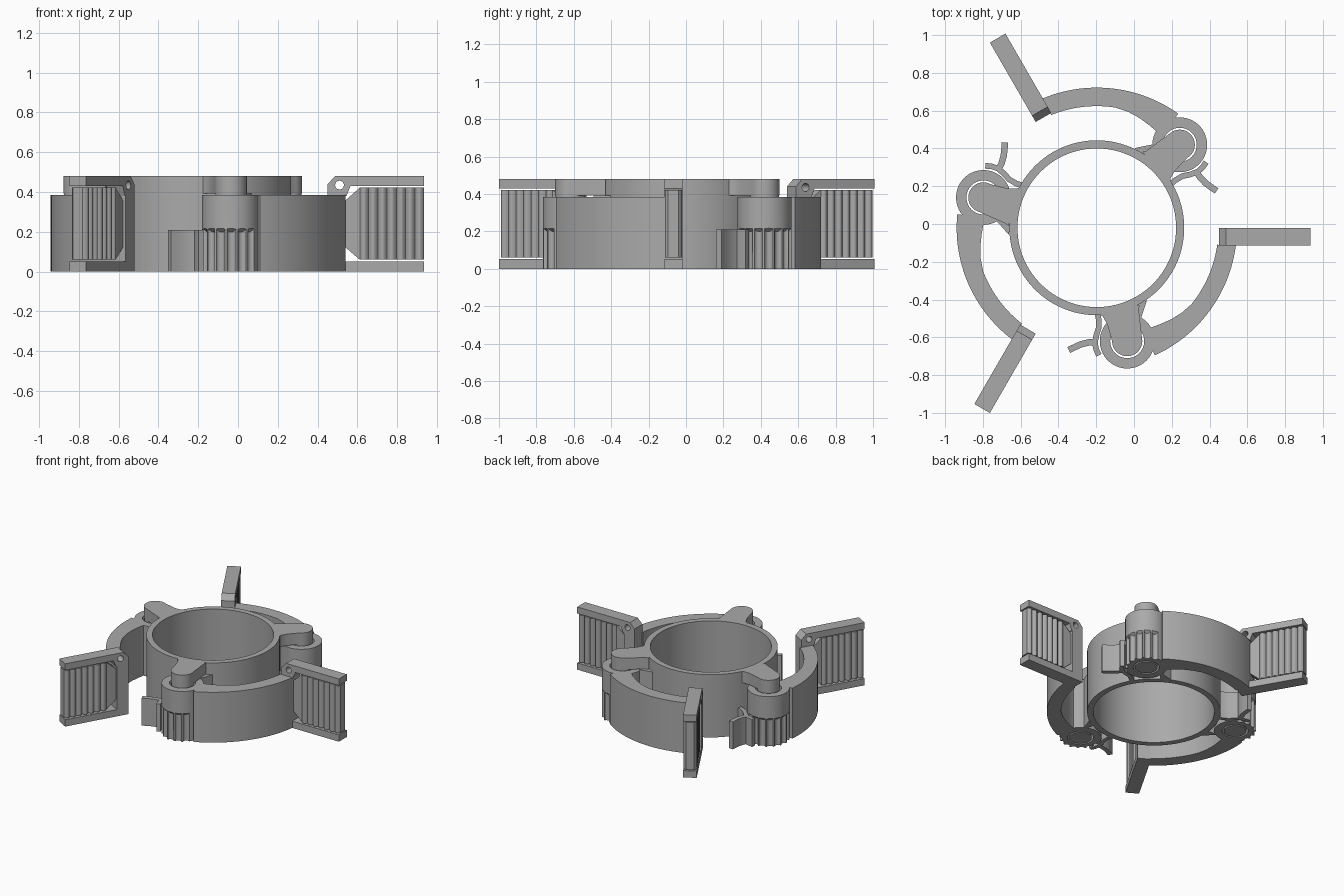
import bpy, bmesh, math
from mathutils import Matrix, Vector

cube = bpy.data.objects.get("Cube")
if cube:
    bpy.data.objects.remove(cube)

grey = bpy.data.materials.new("plain grey")
grey.use_nodes = True
colour = (0.4, 0.4, 0.4, 1)
grey.diffuse_color = colour
grey.node_tree.nodes["Principled BSDF"].inputs["Base Color"].default_value = colour

CENTRE = Vector((-0.197, -0.02, 0))
PIVOT = Vector((-0.036, -0.62, 0))
ARM_H, TOP = 0.385, 0.48


def make(name, bm):
    """Turn a bmesh into a smooth-by-angle object."""
    bmesh.ops.recalc_face_normals(bm, faces=bm.faces)
    me = bpy.data.meshes.new(name)
    bm.to_mesh(me)
    bm.free()
    me.materials.append(grey)
    ob = bpy.data.objects.new(name, me)
    bpy.context.collection.objects.link(ob)
    return ob


def add_prism(bm, pts, a, b, upright=False):
    """Extrude an outline along z, or along y when upright."""
    put = (lambda p, h: (p[0], h, p[1])) if upright else (lambda p, h: (p[0], p[1], h))
    low = [bm.verts.new(put(p, a)) for p in pts]
    high = [bm.verts.new(put(p, b)) for p in pts]
    bm.faces.new(low)
    bm.faces.new(high)
    for i in range(len(pts)):
        j = (i + 1) % len(pts)
        bm.faces.new((low[i], low[j], high[j], high[i]))


def prism(name, pts, a, b, upright=False):
    bm = bmesh.new()
    add_prism(bm, pts, a, b, upright)
    return make(name, bm)


def arc(c, r, start, end, n):
    """Points on an arc, angles in degrees."""
    angles = [math.radians(start + (end - start) * i / n) for i in range(n + 1)]
    return [(c[0] + r * math.cos(t), c[1] + r * math.sin(t)) for t in angles]


def circle(c, r, n=48):
    return arc(c, r, 0, 360, n)[:-1]


def ribbon(path, w):
    """Outline of a strip of constant width along a path."""
    left, right = [], []
    for i, p in enumerate(path):
        a, b = Vector(path[max(i - 1, 0)]), Vector(path[min(i + 1, len(path) - 1)])
        d = (b - a).normalized()
        n = Vector((-d.y, d.x)) * w / 2
        left.append(Vector(p) + n)
        right.append(Vector(p) - n)
    return left + right[::-1]


def cut(ob, cutter):
    """Subtract the cutter and bake the result."""
    mod = ob.modifiers.new("cut", "BOOLEAN")
    mod.operation, mod.solver, mod.object = "DIFFERENCE", "EXACT", cutter
    deps = bpy.context.evaluated_depsgraph_get()
    baked = bpy.data.meshes.new_from_object(ob.evaluated_get(deps))
    ob.modifiers.clear()
    ob.data = baked
    bpy.data.objects.remove(cutter)


# Central ring
bm = bmesh.new()
loops = [[bm.verts.new((x, y, z)) for x, y in circle(CENTRE, r, 96)]
         for r, z in ((0.463, 0), (0.463, TOP), (0.42, TOP), (0.42, 0))]
for k in range(4):
    a, b = loops[k], loops[(k + 1) % 4]
    for i in range(96):
        j = (i + 1) % 96
        bm.faces.new((a[i], a[j], b[j], b[i]))
ring = make("central_ring", bm)

unit = []

# Lug on the ring with its hinge pin
lug = [(-0.20, -0.465), (-0.165, -0.49), (-0.142, -0.53)]
lug += arc(PIVOT, 0.08, 180, 360, 24) + [(0.025, -0.45), (0.03, -0.43)]
unit.append(prism("hinge_lug", lug, 0.392, TOP))
unit.append(prism("hinge_pin", circle(PIVOT, 0.078), 0, 0.4))

# Stop wedge beside the lug
wedge = [(0.0, -0.43), (0.022, -0.495), (0.038, -0.495), (0.068, -0.405)]
unit.append(prism("stop_wedge", wedge, 0, 0.392))

# Hinge boss with ratchet grooves and a bore
boss = prism("hinge_boss", circle(PIVOT, 0.145, 72), 0, ARM_H)
bm = bmesh.new()
add_prism(bm, circle(PIVOT, 0.09), -0.1, 0.6)
for k in range(7):
    c = arc(PIVOT, 0.15, 183 + 22 * k, 360, 1)[0]
    add_prism(bm, circle(c, 0.024, 16), -0.1, 0.22)
grooves = make("groove_cutter", bm)
for v in grooves.data.vertices:      # slope the groove ends outwards
    if abs(v.co.z - 0.22) < 0.001:
        v.co.z += 0.9 * ((v.co.xy - PIVOT.xy).length - 0.15)
cut(boss, grooves)
unit.append(boss)

# Curved arm, thicker near the hinge
hinge_angle = -75
outer = arc(CENTRE, 0.742, hinge_angle + 9.5, hinge_angle + 67.5, 40)
inner = arc(CENTRE, 0.644, hinge_angle + 67, hinge_angle + 36, 20)
inner += [arc(CENTRE, r, hinge_angle + t, 0, 1)[0]
          for t, r in ((30, 0.636), (24, 0.624), (18, 0.61), (13, 0.60), (9.5, 0.585))]
unit.append(prism("curved_arm", outer + inner, 0, ARM_H))

# Arm end block
unit.append(prism("arm_end", [(0.45, -0.135), (0.535, -0.135), (0.54, -0.115),
                              (0.54, -0.02), (0.45, -0.02)], 0, ARM_H))

# Upper bar with eyelet, and lower bar
BACK, FRONT = -0.02, -0.115
bar = [(0.45, 0.38), (0.45, 0.44), (0.488, TOP), (0.935, TOP), (0.935, 0.43),
       (0.565, 0.43), (0.545, 0.38)]
upper = prism("upper_bar", bar, FRONT, BACK, True)
cut(upper, prism("eyelet_cutter", circle((0.51, 0.435), 0.022, 24), -0.3, 0.2, True))
unit.append(upper)
unit.append(prism("lower_bar", [(0.5, 0), (0.935, 0), (0.935, 0.052), (0.5, 0.052)],
                  FRONT, BACK, True))

# Ribbed grip panel and its tapered tongue
ribs = 7
pitch = 0.325 / ribs
wave = []
for k in range(ribs):
    for s in range(8):
        wave.append((0.61 + pitch * (k + s / 8), 0.018 * math.sin(math.pi * s / 8)))
wave.append((0.935, 0))
panel = [(x, -0.04 + h) for x, h in wave] + [(x, -0.095 - h) for x, h in wave[::-1]]
unit.append(prism("grip_panel", panel, 0.06, 0.422))
tongue = [(0.525, 0.135), (0.612, 0.06), (0.612, 0.422), (0.525, 0.345)]
unit.append(prism("grip_tongue", tongue, -0.1, -0.035, True))

# Spring pawl with release lever
stem = [(-0.195, -0.465), (-0.187, -0.505), (-0.187, -0.55), (-0.2, -0.59),
        (-0.207, -0.63), (-0.2, -0.665), (-0.186, -0.695)]
lever = [(-0.2, -0.625), (-0.24, -0.627), (-0.28, -0.637), (-0.31, -0.65), (-0.345, -0.667)]
unit.append(prism("pawl_stem", ribbon(stem, 0.03), 0, 0.21))
unit.append(prism("release_lever", ribbon(lever, 0.034), 0, 0.21))

# Repeat the whole arm three times around the ring
parts = [ring] + unit
for k in (1, 2):
    turn = (Matrix.Translation(CENTRE) @ Matrix.Rotation(math.radians(120 * k), 4, "Z")
            @ Matrix.Translation(-CENTRE))
    for ob in unit:
        twin = bpy.data.objects.new(f"{ob.name}_{k + 1}", ob.data.copy())
        twin.data.transform(turn)
        bpy.context.collection.objects.link(twin)
        parts.append(twin)

# Smooth round surfaces, keep edges crisp
for ob in parts:
    ob.data.polygons.foreach_set("use_smooth", [True] * len(ob.data.polygons))
    ob.data.set_sharp_from_angle(angle=math.radians(30))
